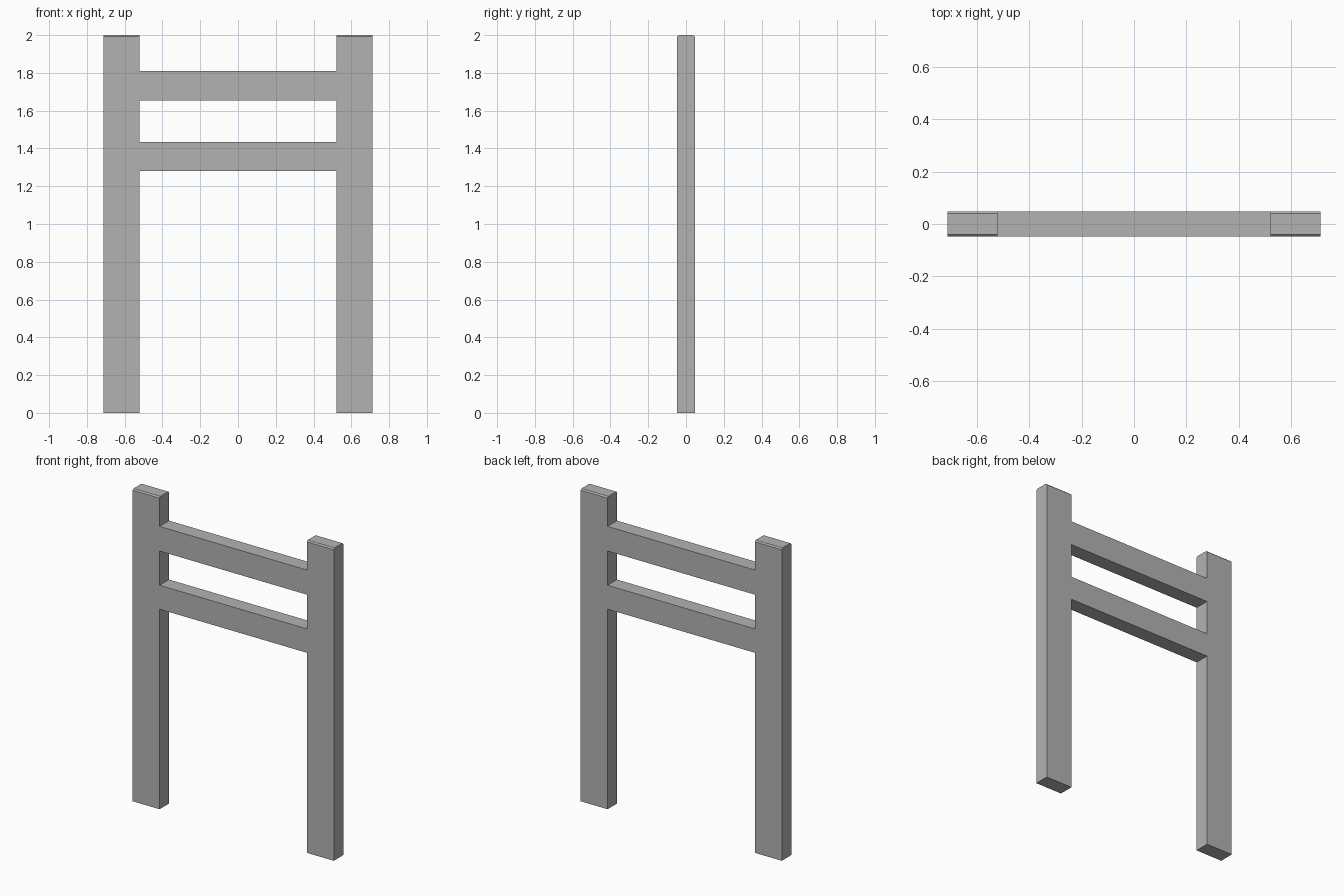
import bpy
import bmesh

cube = bpy.data.objects.get("Cube")
if cube:
    bpy.data.objects.remove(cube, do_unlink=True)

# Single plain grey finish
GREY = (0.45, 0.45, 0.45, 1.0)
grey = bpy.data.materials.new("plain_grey")
grey.use_nodes = True
grey.diffuse_color = GREY
grey.node_tree.nodes["Principled BSDF"].inputs["Base Color"].default_value = GREY

DEPTH = 0.048          # half thickness of the frame
OUTER, INNER = 0.712, 0.522
HEIGHT = 2.0


def box(name, x0, x1, z0, z1, open_ends=False, chamfer=0.0):
    bm = bmesh.new()
    bmesh.ops.create_cube(bm, size=1)
    for v in bm.verts:
        v.co.x = x1 if v.co.x > 0 else x0
        v.co.y = DEPTH if v.co.y > 0 else -DEPTH
        v.co.z = z1 if v.co.z > 0 else z0
    if open_ends:  # ends are hidden against the posts
        ends = [f for f in bm.faces if abs(f.normal.x) > 0.9]
        bmesh.ops.delete(bm, geom=ends, context="FACES_ONLY")
    if chamfer:  # eased front and back edges of the top
        top = [e for e in bm.edges
               if all(v.co.z == z1 for v in e.verts)
               and e.verts[0].co.y == e.verts[1].co.y]
        bmesh.ops.bevel(bm, geom=top, offset=chamfer, segments=1, affect="EDGES")
    mesh = bpy.data.meshes.new(name)
    bm.to_mesh(mesh)
    bm.free()
    mesh.materials.append(grey)
    obj = bpy.data.objects.new(name, mesh)
    bpy.context.collection.objects.link(obj)
    return obj


# Upright posts
box("left_post", INNER, OUTER, 0, HEIGHT, chamfer=0.008)
box("right_post", -OUTER, -INNER, 0, HEIGHT, chamfer=0.008)

# Cross rails, flush with the posts
box("upper_rail", -INNER, INNER, 1.653, 1.811, open_ends=True)
box("lower_rail", -INNER, INNER, 1.281, 1.434, open_ends=True)
